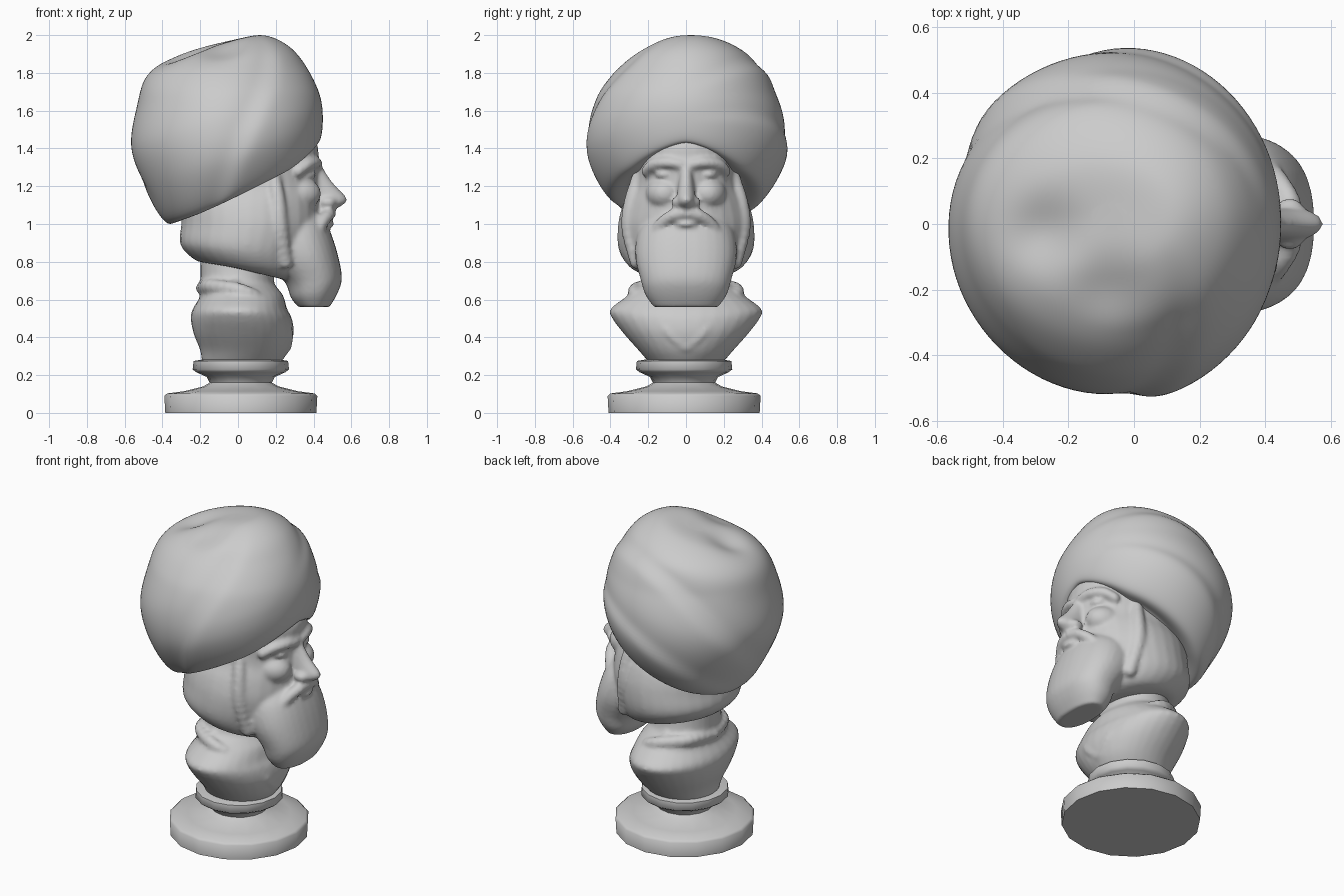
import bpy, bmesh
from math import sin, cos, pi, exp, radians
from mathutils import Matrix

if "Cube" in bpy.data.objects:
    bpy.data.objects.remove(bpy.data.objects["Cube"])


def spline(rows, sub):
    """Catmull-Rom interpolation through rows of numbers."""
    out, n = [], len(rows)
    for i in range(n - 1):
        p0, p1, p2, p3 = (rows[max(0, min(n - 1, i + k))] for k in (-1, 0, 1, 2))
        for j in range(sub):
            t = j / sub
            out.append([0.5 * (2 * b + (c - a) * t + (2 * a - 5 * b + 4 * c - d) * t * t
                               + (3 * b - a - 3 * c + d) * t ** 3)
                        for a, b, c, d in zip(p0, p1, p2, p3)])
    return out + [list(rows[-1])]


def loft(bm, rings, seg=32, sub=4, power=1.0, shape=None):
    """Rings: back x, back z, front x, front z, half width in y."""
    rows = spline(rings, sub)
    loops = []
    for i, (xb, zb, xf, zf, hw) in enumerate(rows):
        loop = []
        for k in range(seg):
            a = 2 * pi * k / seg
            c, s = (abs(v) ** power * (1 if v > 0 else -1) for v in (cos(a), sin(a)))
            f, dz = shape(a, i / (len(rows) - 1)) if shape else (1, 0)
            loop.append(bm.verts.new(((xb + xf) / 2 + f * c * (xf - xb) / 2, f * s * hw,
                                      (zb + zf) / 2 + f * c * (zf - zb) / 2 + dz)))
        loops.append(loop)
    for lo, hi in zip(loops, loops[1:]):
        for k in range(seg):
            m = (k + 1) % seg
            bm.faces.new((lo[k], lo[m], hi[m], hi[k]))
    bm.faces.new(loops[0][::-1])
    bm.faces.new(loops[-1])


def blob(bm, centre, radii):
    """Ellipsoid, mirrored when off the centre line."""
    for side in ((1, -1) if centre[1] else (1,)):
        m = Matrix.Translation((centre[0], side * centre[1], centre[2])) @ Matrix.Diagonal((*radii, 1))
        bmesh.ops.create_icosphere(bm, subdivisions=3, radius=1, matrix=m)


def strand(bm, pts):
    """Mirrored chain of blobs along points x, y, z, radius."""
    for x, y, z, r in spline(pts, 5):
        for side in (1, -1):
            bmesh.ops.create_icosphere(bm, subdivisions=2, radius=r,
                                       matrix=Matrix.Translation((x, side * y, z)))


def finish(name, bm, voxel=0, smooth=0):
    bmesh.ops.recalc_face_normals(bm, faces=bm.faces)
    me = bpy.data.meshes.new(name)
    bm.to_mesh(me)
    bm.free()
    ob = bpy.data.objects.new(name, me)
    bpy.context.collection.objects.link(ob)
    if voxel:
        mod = ob.modifiers.new("blend", 'REMESH')
        mod.mode, mod.voxel_size, mod.use_smooth_shade = 'VOXEL', voxel, True
        mod = ob.modifiers.new("soften", 'SMOOTH')
        mod.factor, mod.iterations = 0.5, smooth
    else:
        bpy.ops.object.select_all(action='DESELECT')
        ob.select_set(True)
        bpy.context.view_layer.objects.active = ob
        bpy.ops.object.shade_smooth_by_angle(angle=radians(60))
    return ob


# pedestal: turned foot, waist and ring
bm = bmesh.new()
profile = [(0.4, 0), (0.405, 0.09), (0.39, 0.103), (0.3, 0.115), (0.2, 0.14), (0.165, 0.16), (0.18, 0.19),
           (0.235, 0.215), (0.255, 0.23), (0.25, 0.275), (0.19, 0.285)]
loft(bm, [(-r, z, r, z, r) for r, z in profile], seg=16, sub=1)
bmesh.ops.translate(bm, verts=bm.verts, vec=(0.015, -0.01, 0))
finish("pedestal", bm)

# chest with cut shoulders and neck
bm = bmesh.new()
chest = [(0.26, -.19, .22, .19), (.33, -.20, .27, .25), (.42, -.235, .295, .33), (.5, -.25, .285, .39),
         (.55, -.24, .26, .40), (.62, -.20, .24, .31), (.66, -.22, .21, .27), (.70, -.20, .19, .22),
         (.80, -.2, .2, .20), (.95, -.2, .2, .2)]
loft(bm, [(b, z, f, z, w) for z, b, f, w in chest])
# collar and lapels
strand(bm, [(-.19, 0, .66, .035), (-.14, .17, .67, .04), (.02, .27, .645, .04),
            (.16, .2, .56, .045), (.25, .1, .44, .04), (.255, .01, .35, .03)])
strand(bm, [(-.02, .22, .68, .03), (.12, .17, .62, .03), (.22, .07, .52, .03), (.26, .0, .42, .03)])
finish("chest", bm, 0.013, 3)

# head with hair falling over the neck
bm = bmesh.new()
loft(bm, [(-.15, .80, .31, .69, .20), (-.22, .805, .36, .73, .29), (-.305, .89, .39, .83, .355),
          (-.30, 1.0, .43, .98, .36), (-.30, 1.1, .43, 1.1, .335), (-.28, 1.2, .425, 1.2, .29),
          (-.26, 1.3, .425, 1.3, .28), (-.2, 1.42, .42, 1.42, .29), (-.15, 1.5, .35, 1.5, .2)])
# long beard
loft(bm, [(.12, 1.08, .44, 1.06, .17), (.10, .97, .485, .97, .25), (.15, .82, .525, .85, .27),
          (.25, .69, .55, .72, .24), (.28, .61, .53, .64, .215), (.32, .56, .485, .56, .17)], power=.88)
# nose
loft(bm, [(.34, 1.38, .42, 1.38, .035), (.34, 1.29, .455, 1.29, .035), (.34, 1.21, .51, 1.21, .042),
          (.36, 1.14, .578, 1.135, .05), (.36, 1.10, .555, 1.10, .05), (.38, 1.07, .49, 1.07, .035)], seg=16)
blob(bm, (.475, .045, 1.115), (.045, .034, .03))
# brows, eyes, cheeks and lips
strand(bm, [(.42, .03, 1.315, .03), (.41, .10, 1.325, .031), (.37, .17, 1.315, .032), (.32, .21, 1.28, .03)])
blob(bm, (.372, .115, 1.262), (.042, .048, .026))
blob(bm, (.315, .115, 1.16), (.125, .10, .09))
blob(bm, (.44, 0, 1.05), (.06, .07, .05))
blob(bm, (.47, 0, 1.0), (.04, .06, .022))
# moustache
strand(bm, [(.49, .015, 1.055, .03), (.475, .07, 1.045, .034), (.44, .13, 1.0, .034), (.40, .19, .92, .026)])
# side locks by the ears
strand(bm, [(.19, .25, 1.26, .035), (.21, .285, 1.12, .045), (.22, .295, .98, .05), (.25, .26, .80, .04)])
finish("bearded_head", bm, 0.012, 5)


# turban, wrapped with folds
def crease(s, depth, width):
    """Raised lip before s = 0, groove after it."""
    k = max(0, min(1, s / width + 0.5))
    k = k * k * (3 - 2 * k)
    return (1 - k) * 0.35 * depth * exp(min(0, s) / (2 * width)) - k * depth * exp(-max(0, s) / (1.3 * width))


def folds(a, t):
    a = (a + pi) % (2 * pi) - pi
    fade = max(0, min(1, (0.9 - t) / 0.25)) * min(1, t / 0.1)
    side = max(0, cos((a - radians(100)) * 0.9)) if a > -pi / 2 else max(0, cos((a + radians(260)) * 0.9))
    f = crease(t - (0.38 + 0.27 * cos(a - radians(70))), 0.085, 0.08) * side
    f += crease(t - (0.22 + 0.14 * cos(a - radians(60))), 0.04, 0.07) * side
    wrap = radians(-150 + 78 * (t / 0.43) ** 0.6) - a
    if -1 < wrap < 2:
        f += crease(wrap, 0.06, 0.25)
    # lower edge droops over the temples
    sag = -0.10 * min(1, abs(sin(a)) * 1.3) * max(0, 1 - t / 0.35) * (0.5 + 0.5 * cos(a - (0.6 if a > 0 else -0.6)))
    return 1 + fade * f, sag


bm = bmesh.new()
loft(bm, [(-.24, 1.10, .36, 1.45, .30), (-.37, 1.0, .43, 1.44, .41), (-.49, 1.18, .45, 1.55, .525),
          (-.57, 1.40, .435, 1.68, .525), (-.535, 1.63, .37, 1.82, .45), (-.48, 1.79, .27, 1.94, .34),
          (-.33, 1.90, .13, 2.0, .18), (-.12, 1.95, -.04, 1.97, .03)], seg=96, sub=10, shape=folds)
for v in bm.verts:
    if v.co.z > 1.7:  # lean of the crown and hollow on top
        v.co.y += 0.025 * min(1, (v.co.z - 1.7) / 0.15)
        for x, y, d in ((-.28, -.03, .05), (-.08, -.2, .035)):
            v.co.z -= d * exp(-((v.co.x - x) ** 2 + (v.co.y - y) ** 2) / 0.012)
for _ in range(4):
    bmesh.ops.smooth_vert(bm, verts=bm.verts, factor=0.5, use_axis_x=True, use_axis_y=True, use_axis_z=True)
finish("turban", bm)
